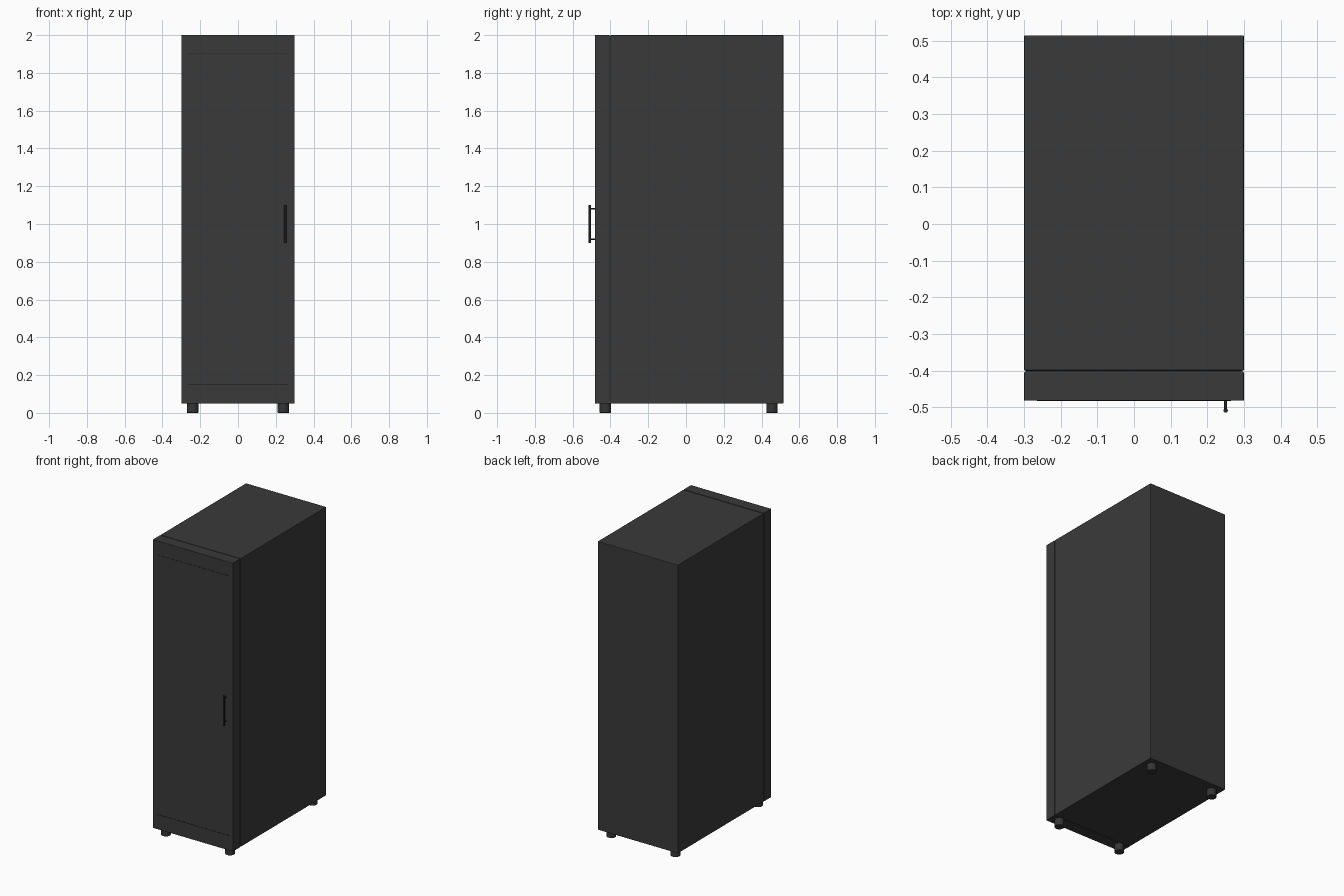
import bpy
import math
from mathutils import Vector

if "Cube" in bpy.data.objects:
    bpy.data.objects.remove(bpy.data.objects["Cube"])


def material(name, value):
    m = bpy.data.materials.new(name)
    m.diffuse_color = (value, value, value, 1)
    m.use_nodes = True
    m.node_tree.nodes["Principled BSDF"].inputs["Base Color"].default_value = m.diffuse_color
    return m


CHARCOAL = material("charcoal", 0.042)
DARK = material("dark trim", 0.02)
FOOT = material("foot grey", 0.036)


def box(name, lo, hi, mat, bevel=0):
    lo, hi = Vector(lo), Vector(hi)
    bpy.ops.mesh.primitive_cube_add(size=1, location=(lo + hi) / 2)
    o = bpy.context.object
    o.name = name
    o.scale = hi - lo
    bpy.ops.object.transform_apply(location=False, rotation=False, scale=True)
    o.data.materials.append(mat)
    if bevel:
        b = o.modifiers.new("soft edges", 'BEVEL')
        b.width, b.segments = bevel, 2
    return o


def rod(name, a, b, radius, mat, sides=24, bevel=0):
    a, b = Vector(a), Vector(b)
    bpy.ops.mesh.primitive_cylinder_add(vertices=sides, radius=radius,
                                        depth=(b - a).length, location=(a + b) / 2)
    o = bpy.context.object
    o.name = name
    o.rotation_euler = (b - a).to_track_quat('Z', 'Y').to_euler()
    o.data.materials.append(mat)
    bpy.ops.object.shade_smooth_by_angle(angle=math.radians(35))
    if bevel:
        m = o.modifiers.new("soft rim", 'BEVEL')
        m.width, m.segments = bevel, 2
    return o


# Cabinet body, door and the recessed gasket between them
box("cabinet_body", (-0.3, -0.4, 0.05), (0.3, 0.515, 2), CHARCOAL, 0.003)
box("door", (-0.3, -0.482, 0.05), (0.3, -0.404, 2), CHARCOAL, 0.002)
box("door_gasket", (-0.296, -0.406, 0.054), (0.296, -0.398, 1.996), DARK)

# Thin trim lines across the top and bottom of the door
for name, z, h in (("upper_trim_line", 1.905, 0.003), ("lower_trim_line", 0.15, 0.005)):
    box(name, (-0.265, -0.483, z - h / 2), (0.265, -0.481, z + h / 2), DARK)

# Bar handle on two posts
rod("handle_bar", (0.25, -0.509, 0.9), (0.25, -0.509, 1.1), 0.006, DARK)
for name, z in (("lower_handle_post", 0.92), ("upper_handle_post", 1.08)):
    rod(name, (0.25, -0.481, z), (0.25, -0.509, z), 0.004, DARK, 16)

# Four round feet
for x in (-0.24, 0.24):
    for y in (-0.427, 0.455):
        name = ("front" if y < 0 else "back") + ("_left" if x < 0 else "_right") + "_foot"
        rod(name, (x, y, 0), (x, y, 0.052), 0.03, FOOT, 32, 0.002)
